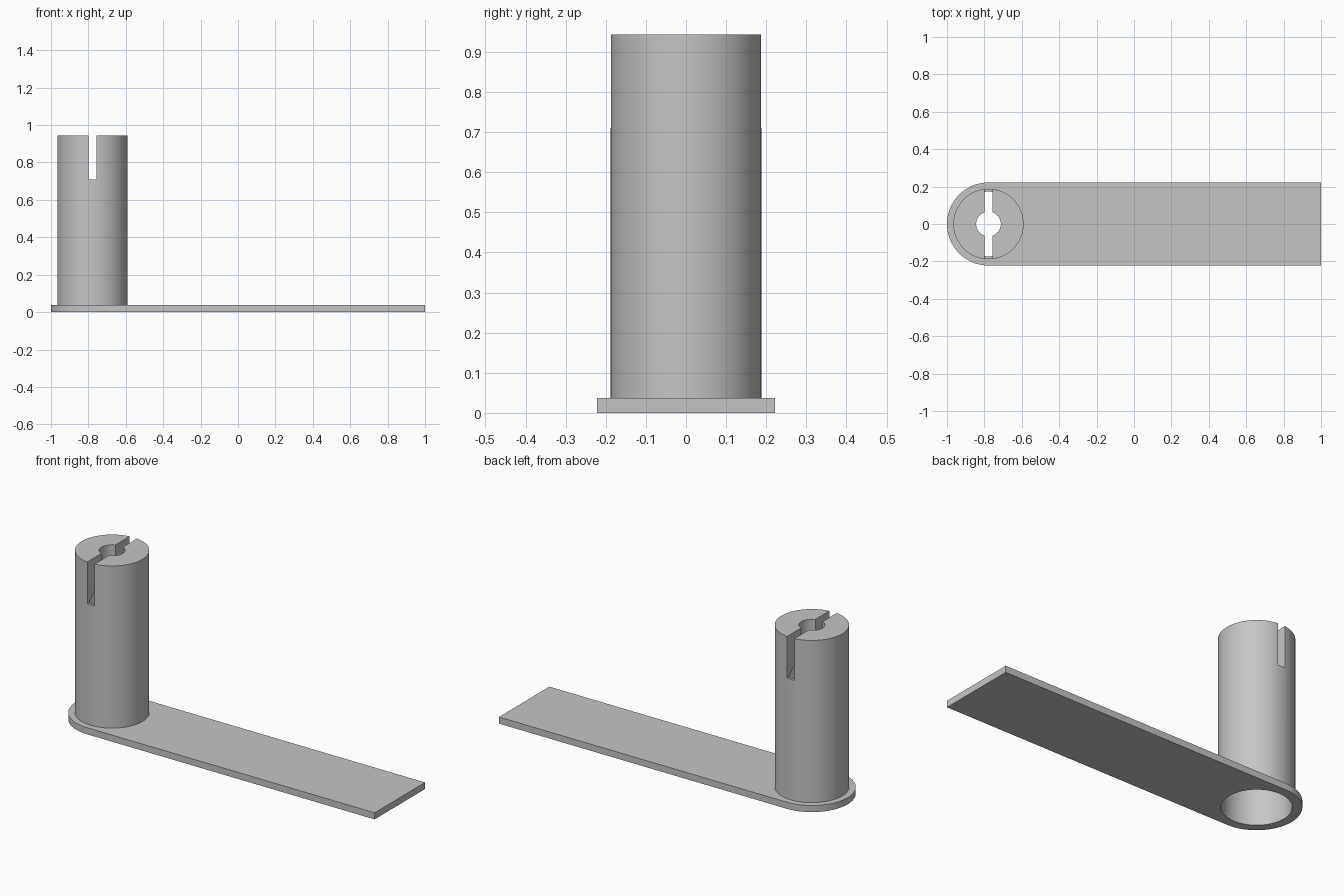
import bpy, bmesh
from math import pi, sin, cos
from mathutils import Vector

default = bpy.data.objects.get("Cube")
if default:
    bpy.data.objects.remove(default, do_unlink=True)

AXIS_X = -0.778      # centre line of the post
PLATE_R = 0.222      # rounded end of the plate
PLATE_T = 0.037
POST_R = 0.188
BORE_R = 0.173       # wide bore, open underneath
PIN_R = 0.066        # narrow bore through the top
SLOT_Z = 0.71
POST_TOP = 0.943
SEGMENTS = 96

grey = bpy.data.materials.new("plain grey")
grey.use_nodes = True
colour = (0.56, 0.56, 0.56, 1)
grey.diffuse_color = colour
grey.node_tree.nodes["Principled BSDF"].inputs["Base Color"].default_value = colour


def make_object(name, bm):
    bmesh.ops.recalc_face_normals(bm, faces=bm.faces)
    mesh = bpy.data.meshes.new(name)
    bm.to_mesh(mesh)
    bm.free()
    mesh.materials.append(grey)
    obj = bpy.data.objects.new(name, mesh)
    bpy.context.collection.objects.link(obj)
    return obj


def activate(obj):
    bpy.ops.object.select_all(action='DESELECT')
    obj.select_set(True)
    bpy.context.view_layer.objects.active = obj


def lathe(name, profile):
    """Revolve a closed (radius, z) profile about the post axis."""
    bm = bmesh.new()
    verts = [bm.verts.new((AXIS_X + r, 0, z)) for r, z in profile]
    edges = [bm.edges.new((v, verts[i - 1])) for i, v in enumerate(verts)]
    bmesh.ops.spin(bm, geom=verts + edges, cent=(AXIS_X, 0, 0), axis=(0, 0, 1),
                   angle=2 * pi, steps=SEGMENTS)
    bmesh.ops.remove_doubles(bm, verts=bm.verts, dist=1e-5)
    return make_object(name, bm)


def cut(target, cutter):
    mod = target.modifiers.new("cut", 'BOOLEAN')
    mod.operation = 'DIFFERENCE'
    mod.solver = 'EXACT'
    mod.object = cutter
    activate(target)
    bpy.ops.object.modifier_apply(modifier=mod.name)
    bpy.data.objects.remove(cutter, do_unlink=True)


def extrude_outline(name, points, z0, z1):
    bm = bmesh.new()
    face = bm.faces.new([bm.verts.new((x, y, z0)) for x, y in points])
    result = bmesh.ops.extrude_face_region(bm, geom=[face], use_keep_orig=True)
    top = [g for g in result["geom"] if isinstance(g, bmesh.types.BMVert)]
    bmesh.ops.translate(bm, verts=top, vec=Vector((0, 0, z1 - z0)))
    return make_object(name, bm)


def arc(radius, start, end, steps):
    return [(AXIS_X + radius * cos(start + (end - start) * i / steps),
             radius * sin(start + (end - start) * i / steps)) for i in range(steps + 1)]


# Base plate: long strip with one rounded end and a hole below the post
outline = arc(PLATE_R, pi / 2, 3 * pi / 2, SEGMENTS // 2) + [(1, -PLATE_R), (1, PLATE_R)]
plate = extrude_outline("base_plate", outline, 0, PLATE_T)
hole = extrude_outline("hole_cutter", arc(BORE_R, 0, 2 * pi, SEGMENTS)[:-1], -0.1, 0.1)
cut(plate, hole)

# Hollow post: the wide bore tapers at 45 degrees into the narrow top bore
post = lathe("slotted_post", [
    (BORE_R, PLATE_T), (POST_R, PLATE_T), (POST_R, POST_TOP), (PIN_R, POST_TOP),
    (PIN_R, SLOT_Z + BORE_R - PIN_R), (BORE_R, SLOT_Z)])

# Slot across the top of the post
half = 0.0225
slot = extrude_outline("slot_cutter", [
    (AXIS_X - half, -0.3), (AXIS_X + half, -0.3),
    (AXIS_X + half, 0.3), (AXIS_X - half, 0.3)], SLOT_Z, 1.1)
cut(post, slot)

for obj in (plate, post):
    activate(obj)
    bpy.ops.object.shade_smooth_by_angle(angle=pi / 6)
